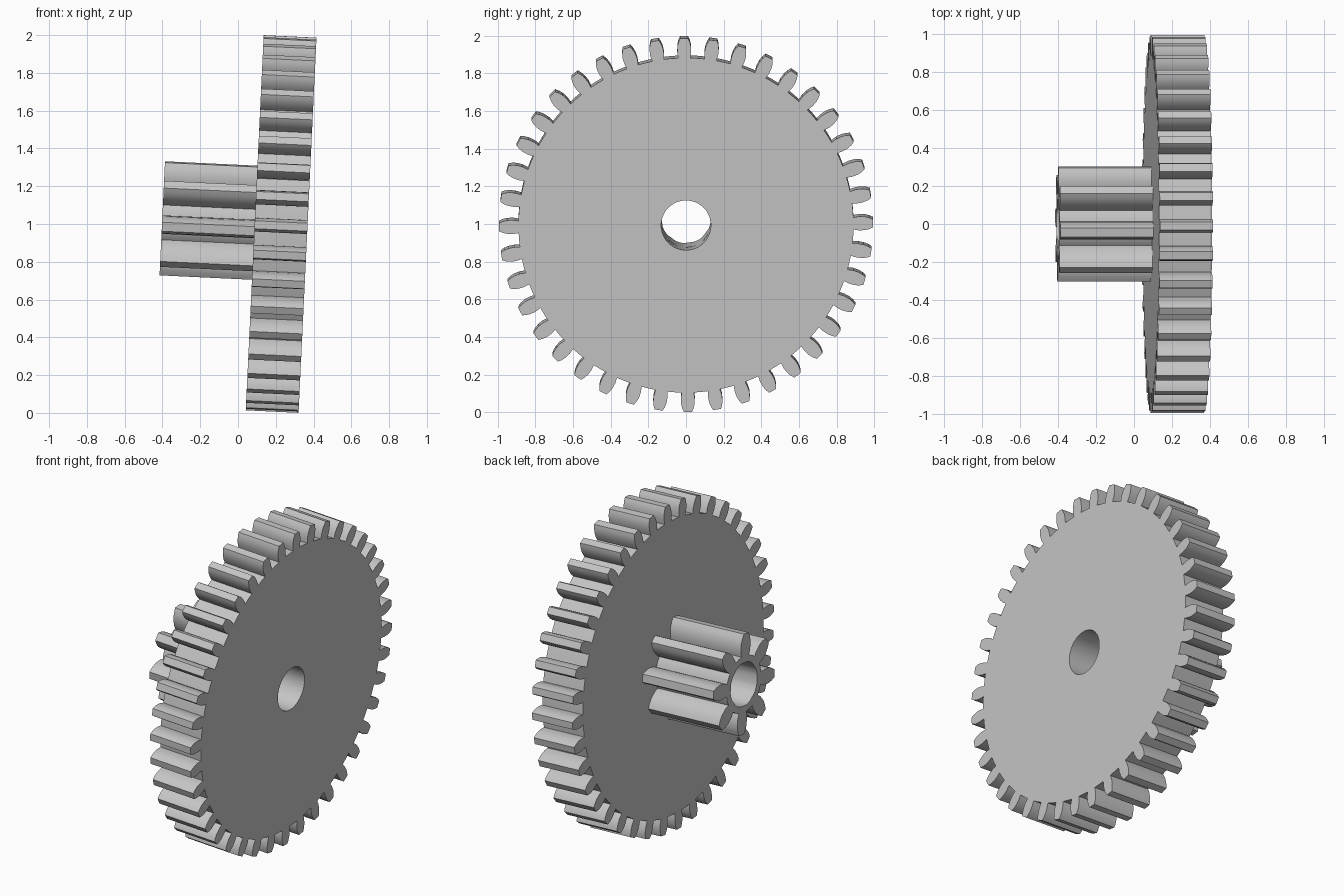
import bpy, bmesh
from math import sin, cos, pi, radians, atan2, hypot
from mathutils import Matrix

cube = bpy.data.objects.get("Cube")
if cube:
    bpy.data.objects.remove(cube, do_unlink=True)

grey = bpy.data.materials.new("grey_plastic")
grey.use_nodes = True
grey.diffuse_color = (0.56, 0.56, 0.56, 1)
grey.node_tree.nodes["Principled BSDF"].inputs["Base Color"].default_value = grey.diffuse_color

BORE = 0.132
# Shared axle: nearly along x, tipped slightly down toward +x
AXLE = Matrix.Translation((0.0885, 0, 1.0067)) @ Matrix.Rotation(radians(2.74), 4, 'Y')


def make_gear(name, teeth, flank, phase, x0, x1, root_steps):
    """Spur gear with a bore; flank lists (radius, half width) from root to tip."""
    bm = bmesh.new()
    pitch = 2 * pi / teeth
    root_r = hypot(*flank[0])
    root_half = atan2(flank[0][1], flank[0][0])

    def polar(r, a):
        return [bm.verts.new((x, r * cos(a), r * sin(a))) for x in (x0, x1)]

    outline, roots, bore, tooth_polys = [], [], [], []
    for i in range(teeth):
        mid = radians(phase) + i * pitch
        # Tooth outline: up one flank and down the other
        sides = [(r, -w) for r, w in flank] + [(r, w) for r, w in reversed(flank)]
        tooth = [polar(hypot(r, w), mid + atan2(w, r)) for r, w in sides]
        tooth_polys.append(tooth)
        # Root arc up to the next tooth
        gap = pitch - 2 * root_half
        angles = [root_half + gap * k / root_steps for k in range(1, root_steps)]
        arc = [polar(root_r, mid + a) for a in angles]
        outline += tooth + arc
        roots += [tooth[0], tooth[-1]] + arc
        bore += [polar(BORE, mid + a) for a in [-root_half, root_half] + angles]

    # Outer wall and bore wall
    for loop in (outline, bore):
        for a, b in zip(loop, loop[1:] + loop[:1]):
            bm.faces.new((a[0], b[0], b[1], a[1]))
    # End faces: a ring of quads plus one polygon per tooth
    for end in (0, 1):
        for j in range(len(roots)):
            k = (j + 1) % len(roots)
            bm.faces.new((roots[j][end], roots[k][end], bore[k][end], bore[j][end]))
        for tooth in tooth_polys:
            bm.faces.new([p[end] for p in tooth])

    bmesh.ops.recalc_face_normals(bm, faces=bm.faces)
    mesh = bpy.data.meshes.new(name)
    bm.to_mesh(mesh)
    bm.free()
    mesh.materials.append(grey)
    obj = bpy.data.objects.new(name, mesh)
    obj.matrix_world = AXLE
    bpy.context.collection.objects.link(obj)
    bpy.ops.object.select_all(action='DESELECT')
    obj.select_set(True)
    bpy.context.view_layer.objects.active = obj
    bpy.ops.object.shade_smooth_by_angle(angle=radians(30))
    return obj


# Large wheel
make_gear("large_gear", 40,
          [(0.89, 0.032), (0.92, 0.037), (0.95, 0.036), (0.975, 0.030), (0.994, 0.021)],
          0.6, 0, 0.28, 2)

# Small pinion on the -x side
make_gear("small_pinion", 8,
          [(0.168, 0.036), (0.195, 0.045), (0.242, 0.047), (0.275, 0.038), (0.302, 0.024)],
          8.5, -0.49, 0, 4)
